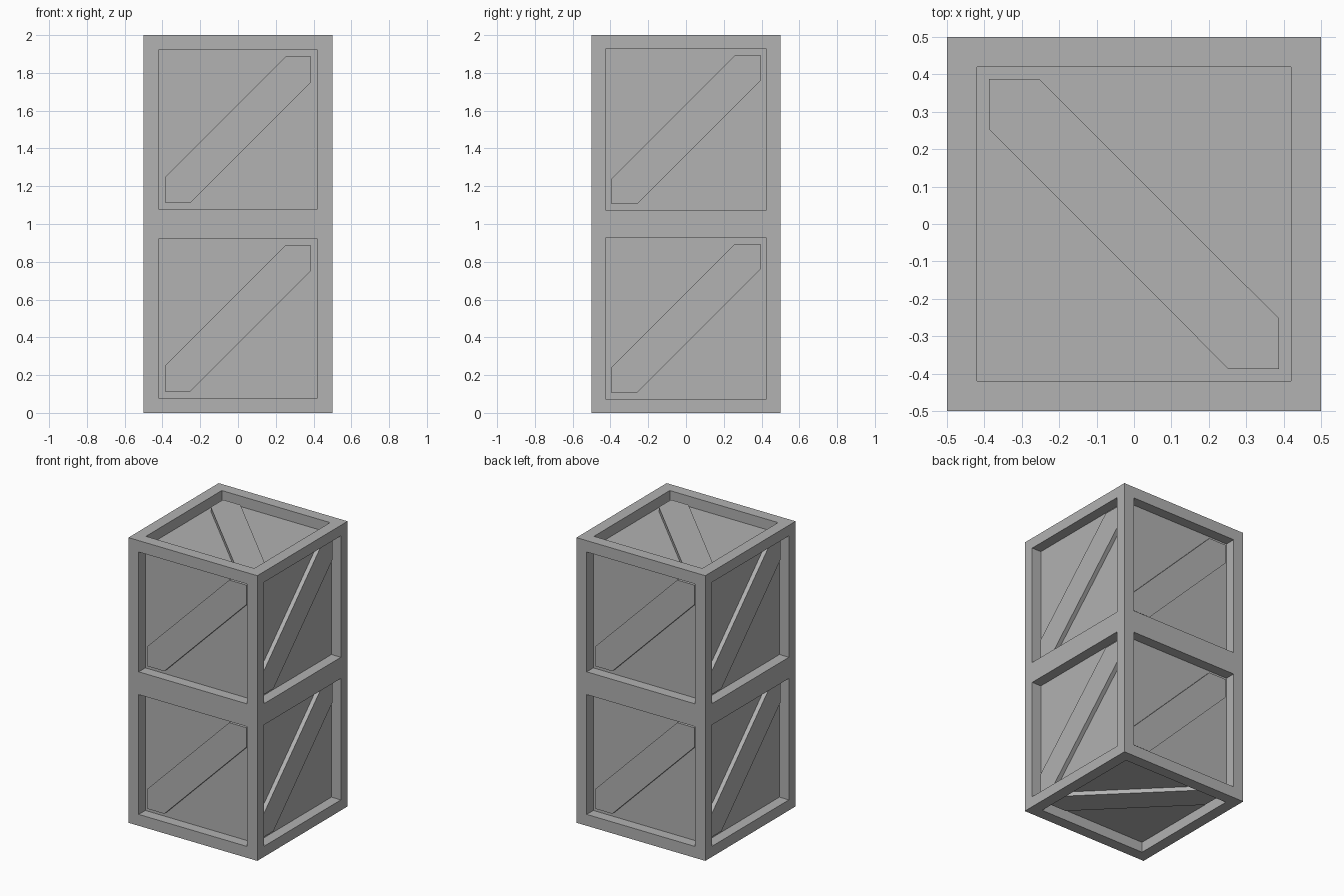
import bpy, bmesh
from mathutils import Matrix, Vector

cube = bpy.data.objects.get("Cube")
if cube:
    bpy.data.objects.remove(cube, do_unlink=True)

PANEL_DEPTH = 0.073   # how far panels sit behind the frame
BRACE_DEPTH = 0.043   # how far brace fronts sit behind the frame
BRACE_CUT = 0.135     # corner length covered by a brace end
RAIL, SIDE_RAIL = 0.113, 0.105

grey = bpy.data.materials.new("plain grey")
grey.use_nodes = True
colour = (0.445, 0.445, 0.445, 1)
grey.diffuse_color = colour
grey.node_tree.nodes["Principled BSDF"].inputs["Base Color"].default_value = colour


def make_object(name, bm):
    mesh = bpy.data.meshes.new(name)
    bmesh.ops.recalc_face_normals(bm, faces=bm.faces)
    bm.to_mesh(mesh)
    bm.free()
    mesh.materials.append(grey)
    obj = bpy.data.objects.new(name, mesh)
    bpy.context.collection.objects.link(obj)
    return obj


def brace(name, centre, normal, up, half):
    """Diagonal board with pointed ends filling two opening corners."""
    n, v = Vector(normal), Vector(up)
    u = v.cross(n)
    inner = half - BRACE_CUT
    outline = [(-half, -half), (-inner, -half), (half, inner),
               (half, half), (inner, half), (-half, -inner)]
    bm = bmesh.new()
    face = bm.faces.new([bm.verts.new((a, b, -PANEL_DEPTH)) for a, b in outline])
    made = bmesh.ops.extrude_face_region(bm, geom=[face])["geom"]
    bmesh.ops.translate(bm, vec=(0, 0, PANEL_DEPTH - BRACE_DEPTH),
                        verts=[g for g in made if isinstance(g, bmesh.types.BMVert)])
    frame = Matrix((u, v, n)).transposed().to_4x4()
    bm.transform(Matrix.Translation(centre) @ frame)
    make_object(name, bm)


# Crate frame: a two-storey box whose square faces become recessed panels
bm = bmesh.new()
bmesh.ops.create_cube(bm, size=1, matrix=Matrix.Translation((0, 0, 1)) @ Matrix.Diagonal((1, 1, 2, 1)))
bmesh.ops.bisect_plane(bm, geom=bm.verts[:] + bm.edges[:] + bm.faces[:],
                       plane_co=(0, 0, 1), plane_no=(0, 0, 1))
bm.normal_update()
sides = [f for f in bm.faces if abs(f.normal.x) > 0.5]
others = [f for f in bm.faces if abs(f.normal.x) < 0.5]
for faces, rail in ((sides, SIDE_RAIL), (others, RAIL)):
    bmesh.ops.inset_individual(bm, faces=faces, thickness=rail)
    bmesh.ops.inset_individual(bm, faces=faces, thickness=0, depth=-PANEL_DEPTH)
make_object("crate_frame", bm)

# Braces on the four walls, both storeys
walls = {"front": (0, -1, 0), "back": (0, 1, 0), "left": (1, 0, 0), "right": (-1, 0, 0)}
for side, normal in walls.items():
    rail = SIDE_RAIL if normal[0] else RAIL
    for level, z in (("lower", 0.5), ("upper", 1.5)):
        centre = Vector(normal) * 0.5 + Vector((0, 0, z))
        brace(f"{side}_{level}_brace", centre, normal, (0, 0, 1), 0.5 - rail)

# Braces on the lid and base
brace("top_brace", (0, 0, 2), (0, 0, 1), (1, 0, 0), 0.5 - RAIL)
brace("bottom_brace", (0, 0, 0), (0, 0, -1), (0, 1, 0), 0.5 - RAIL)
